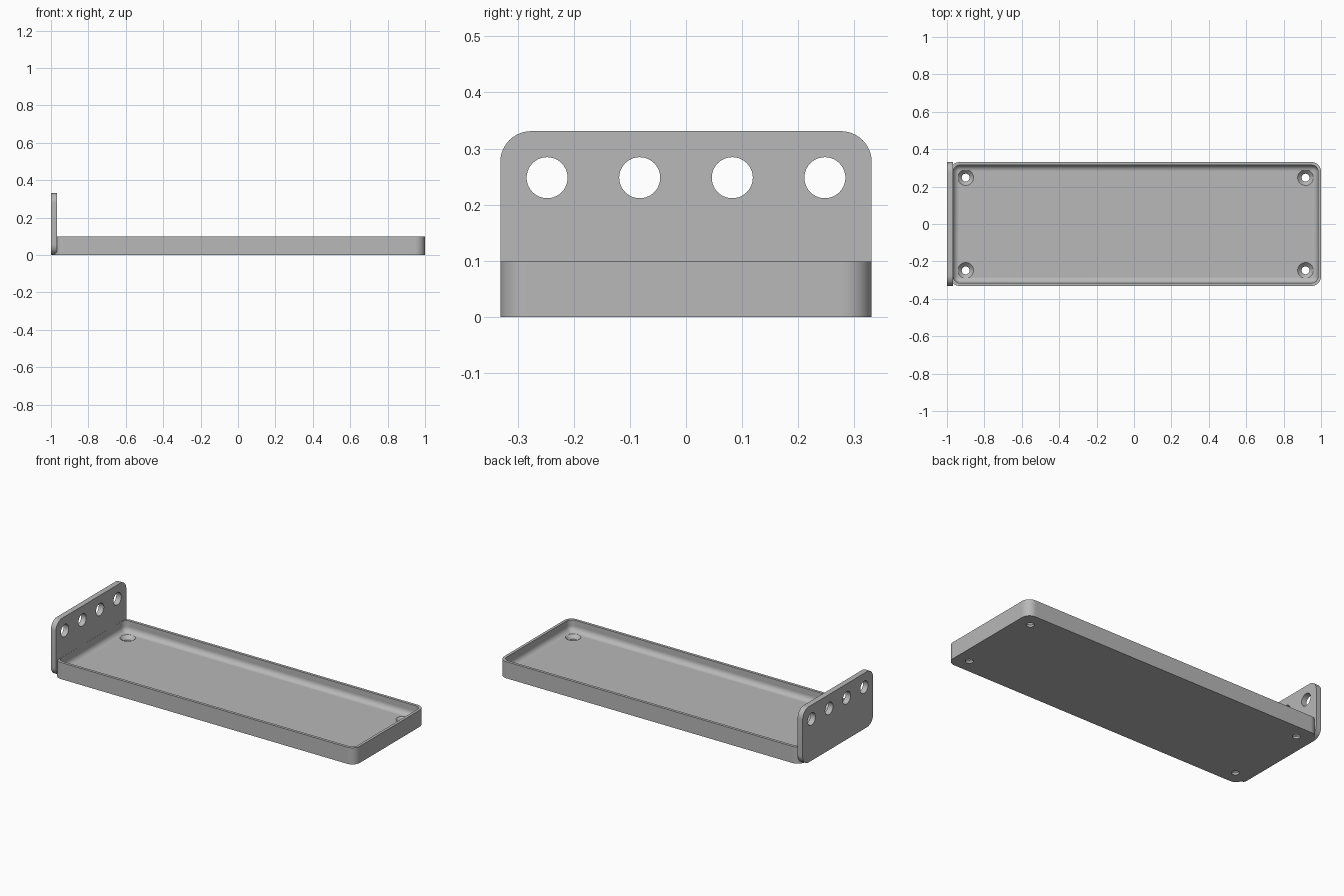
import bpy, bmesh
from math import cos, sin, pi
from mathutils import Matrix

if "Cube" in bpy.data.objects:
    bpy.data.objects.remove(bpy.data.objects["Cube"], do_unlink=True)

grey = bpy.data.materials.new("plain grey")
grey.use_nodes = True
colour = (0.48, 0.48, 0.48, 1)
grey.diffuse_color = colour
grey.node_tree.nodes["Principled BSDF"].inputs["Base Color"].default_value = colour

LEFT, RIGHT, HALF = -0.983, 1.0, 0.331     # tray ends and half width
RIM, FLOOR, TOP = 0.0165, 0.033, 0.099
PLATE_IN = -0.967


def rounded_rect(u0, u1, v0, v1, r, steps=10):
    """Outline points, counter-clockwise."""
    corners = [(u1 - r, v1 - r), (u0 + r, v1 - r), (u0 + r, v0 + r), (u1 - r, v0 + r)]
    return [(cu + r * cos(a), cv + r * sin(a))
            for k, (cu, cv) in enumerate(corners)
            for a in [(k + i / steps) * pi / 2 for i in range(steps + 1)]]


def loft(name, rings):
    """Skin a list of equal-length rings and cap both ends."""
    bm = bmesh.new()
    loops = [[bm.verts.new(p) for p in ring] for ring in rings]
    n = len(loops[0])
    for a, b in zip(loops, loops[1:]):
        for i in range(n):
            j = (i + 1) % n
            bm.faces.new((a[i], a[j], b[j], b[i]))
    bm.faces.new(list(reversed(loops[0])))
    bm.faces.new(loops[-1])
    bmesh.ops.recalc_face_normals(bm, faces=bm.faces)
    mesh = bpy.data.meshes.new(name)
    bm.to_mesh(mesh)
    bm.free()
    obj = bpy.data.objects.new(name, mesh)
    bpy.context.collection.objects.link(obj)
    mesh.materials.append(grey)
    return obj


def round_cutter(profile, matrix):
    """Solid of revolution from (radius, height) pairs."""
    rings = [[matrix @ Matrix.Translation((r * cos(t), r * sin(t), h)).translation
              for t in [2 * pi * i / 40 for i in range(40)]] for r, h in profile]
    return loft("hole_cutter", rings)


def finish(obj, cutters):
    """Cut the holes, then smooth curved areas and keep big faces flat."""
    bpy.ops.object.select_all(action="DESELECT")
    bpy.context.view_layer.objects.active = obj
    obj.select_set(True)
    for cutter in cutters:
        mod = obj.modifiers.new("hole", "BOOLEAN")
        mod.operation, mod.solver, mod.object = "DIFFERENCE", "EXACT", cutter
        bpy.ops.object.modifier_apply(modifier=mod.name)
        bpy.data.objects.remove(cutter, do_unlink=True)
    bpy.ops.object.shade_smooth_by_angle(angle=pi / 6)
    for poly in obj.data.polygons:
        if poly.area > 0.02:
            poly.use_smooth = False


# Tray: outer wall, rim, then a filleted cavity
def tray_ring(inset, z):
    outline = rounded_rect(LEFT + inset, RIGHT - inset, -HALF + inset, HALF - inset, 0.05 - inset)
    return [(x, y, z) for x, y in outline]


fillet = 0.031
rings = [tray_ring(0, 0), tray_ring(0, TOP), tray_ring(RIM, TOP)]
for i in range(9):
    a = i / 8 * pi / 2
    rings.append(tray_ring(RIM + fillet * (1 - cos(a)), FLOOR + fillet * (1 - sin(a))))
tray = loft("tray", rings)

# Countersunk screw holes in the tray corners
screw = [(0.021, -0.02), (0.021, 0.012), (0.042, FLOOR), (0.042, 0.08)]
finish(tray, [round_cutter(screw, Matrix.Translation((x, y, 0)))
              for x in (LEFT + 0.083, RIGHT - 0.083) for y in (-0.248, 0.248)])

# Upright end plate with a row of four holes
outline = rounded_rect(-HALF, HALF, 0, 2 * HALF / 2, 0.055)
plate = loft("end_plate", [[(x, y, z) for y, z in outline] for x in (-1.0, PLATE_IN)])
turn = Matrix.Rotation(pi / 2, 4, "Y")
finish(plate, [round_cutter([(0.0366, -0.1), (0.0366, 0.1)],
                            Matrix.Translation((-0.98, (k - 1.5) * 0.165, 0.248)) @ turn)
               for k in range(4)])
